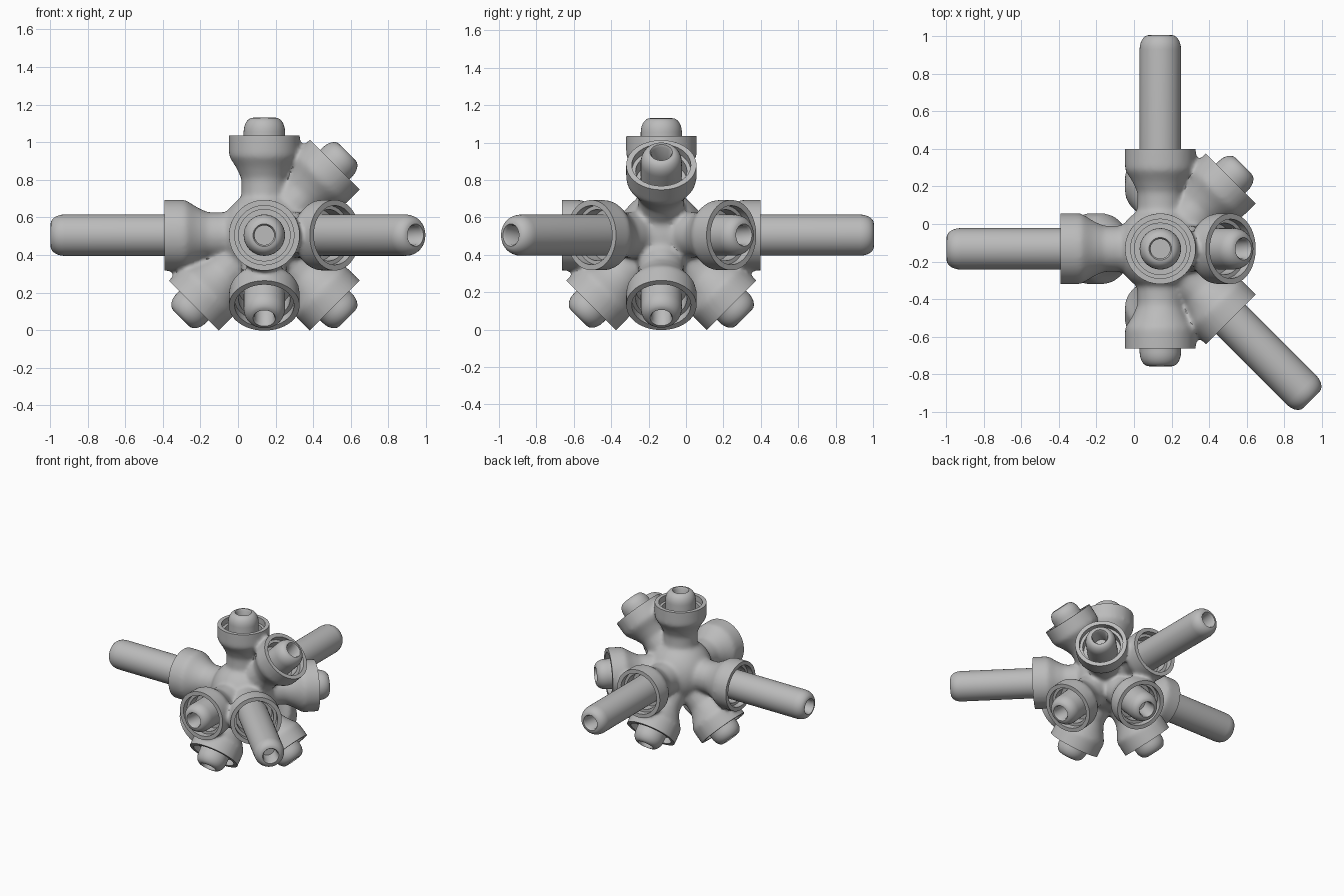
import bpy, bmesh, math
from mathutils import Vector

cube = bpy.data.objects.get("Cube")
if cube:
    bpy.data.objects.remove(cube, do_unlink=True)

CENTER = Vector((0.14, -0.132, 0.505))
LONG = [("right", (-1, 0, 0)), ("back", (0, 1, 0)), ("front_left", (1, -1, 0))]
SHORT = [("top", (0, 0, 1)), ("front", (0, -1, 0)), ("upper_left", (1, 0, 1)),
         ("back_left", (1, 1, 0)), ("lower_left", (1, 0, -1)), ("lower_right", (-1, 0, -1)),
         ("lower_front", (0, -1, -1)), ("lower_back", (0, 1, -1))]

gray = bpy.data.materials.new("plain_gray")
gray.use_nodes = True
color = (0.5, 0.5, 0.5, 1)
gray.diffuse_color = color
gray.node_tree.nodes["Principled BSDF"].inputs["Base Color"].default_value = color


def lathe(bm, profile, direction, steps=40):
    """Turn a closed (radius, distance) profile around an arm direction."""
    turn = Vector(direction).to_track_quat("Z", "Y")
    rings = []
    for r, t in profile:
        count = 1 if r == 0 else steps
        rings.append([bm.verts.new(CENTER + turn @ Vector((
            r * math.cos(math.tau * i / steps), r * math.sin(math.tau * i / steps), t)))
            for i in range(count)])
    for a, b in zip(rings, rings[1:]):
        for i in range(steps):
            j = (i + 1) % steps
            corners = [a[i % len(a)], a[j % len(a)], b[j % len(b)], b[i % len(b)]]
            bm.faces.new(list(dict.fromkeys(corners)))


def finish(bm, name):
    bmesh.ops.recalc_face_normals(bm, faces=bm.faces)
    mesh = bpy.data.meshes.new(name)
    bm.to_mesh(mesh)
    bm.free()
    obj = bpy.data.objects.new(name, mesh)
    bpy.context.collection.objects.link(obj)
    mesh.materials.append(gray)
    return obj


def activate(obj):
    bpy.ops.object.select_all(action="DESELECT")
    obj.select_set(True)
    bpy.context.view_layer.objects.active = obj


def smooth(obj, degrees):
    activate(obj)
    bpy.ops.object.shade_smooth_by_angle(angle=math.radians(degrees))


def rod(name, direction, tip):
    """Round-nosed rod with a hollow tip."""
    profile = [(0, 0.36), (0.11, 0.36)]
    for i in range(7):
        a = math.radians(75) * i / 6
        profile.append((0.06 + 0.05 * math.cos(a), tip - 0.075 + 0.075 * math.sin(a)))
    profile += [(0.06, tip), (0.052, tip - 0.012), (0.052, tip - 0.13), (0, tip - 0.13)]
    bm = bmesh.new()
    lathe(bm, profile, direction)
    smooth(finish(bm, name), 40)


# Hub: round core with flared arms, melted together
hub_bm = bmesh.new()
bmesh.ops.create_uvsphere(hub_bm, u_segments=32, v_segments=20, radius=0.235)
bmesh.ops.translate(hub_bm, verts=hub_bm.verts, vec=CENTER)
cut_bm = bmesh.new()
for _, d in LONG + SHORT:
    lathe(hub_bm, [(0, 0), (0.125, 0), (0.122, 0.3), (0.15, 0.36), (0.189, 0.42),
                   (0.189, 0.57), (0, 0.57)], d)
    # Stepped cup and flat rim
    lathe(cut_bm, [(0, 0.41), (0.137, 0.41), (0.137, 0.485), (0.158, 0.485),
                   (0.158, 0.53), (0.212, 0.53), (0.212, 0.64), (0, 0.64)], d)
hub = finish(hub_bm, "hub")
cutter = finish(cut_bm, "cup_cutter")
cutter.hide_render = True

melt = hub.modifiers.new("melt", "REMESH")
melt.mode = "VOXEL"
melt.voxel_size = 0.014
soften = hub.modifiers.new("soften", "SMOOTH")
soften.factor = 0.5
soften.iterations = 12
cups = hub.modifiers.new("cups", "BOOLEAN")
cups.operation = "DIFFERENCE"
cups.solver = "EXACT"
cups.object = cutter
activate(hub)
for name in ("melt", "soften", "cups"):
    bpy.ops.object.modifier_apply(modifier=name)
bpy.data.objects.remove(cutter, do_unlink=True)
smooth(hub, 40)

# Long tubes and short plugs seated in the cups
for name, d in LONG:
    rod(name + "_tube", d, 1.137)
for name, d in SHORT:
    rod(name + "_plug", d, 0.625)
